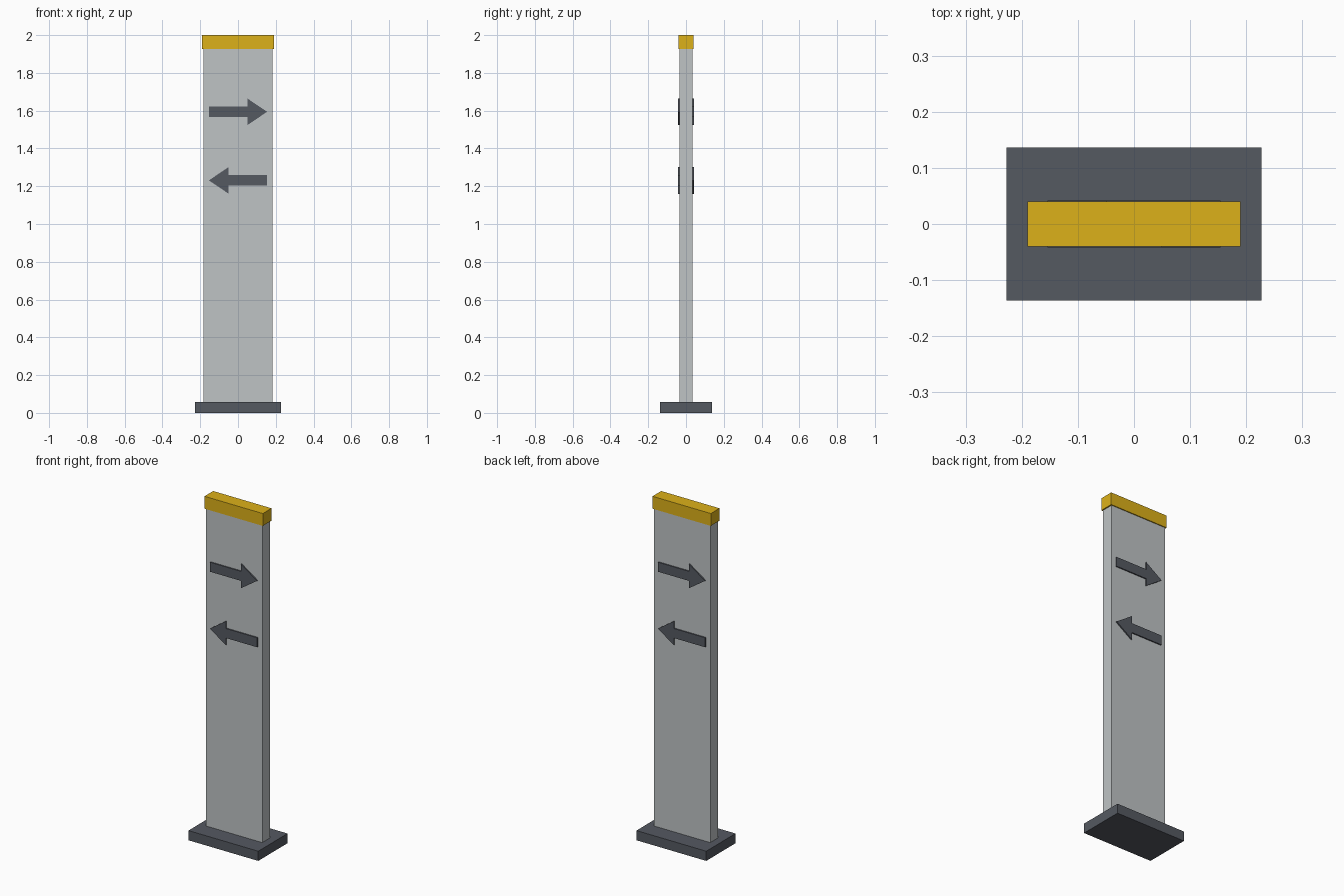
import bpy, bmesh
from math import pi
from mathutils import Matrix

if "Cube" in bpy.data.objects:
    bpy.data.objects.remove(bpy.data.objects["Cube"])


def material(name, color):
    mat = bpy.data.materials.new(name)
    mat.diffuse_color = (*color, 1)
    mat.use_nodes = True
    mat.node_tree.nodes["Principled BSDF"].inputs["Base Color"].default_value = mat.diffuse_color
    return mat


dark = material("dark_slate", (0.09, 0.10, 0.12))
light = material("light_grey", (0.52, 0.55, 0.56))
yellow = material("yellow", (0.72, 0.44, 0.01))


def finish(name, bm, mat):
    bmesh.ops.recalc_face_normals(bm, faces=bm.faces[:])
    mesh = bpy.data.meshes.new(name)
    bm.to_mesh(mesh)
    bm.free()
    mesh.materials.append(mat)
    obj = bpy.data.objects.new(name, mesh)
    bpy.context.collection.objects.link(obj)
    return obj


def box(name, width, depth, z0, z1, mat):
    bm = bmesh.new()
    bmesh.ops.create_cube(bm, size=1)
    bmesh.ops.scale(bm, vec=(width, depth, z1 - z0), verts=bm.verts[:])
    bmesh.ops.translate(bm, vec=(0, 0, (z0 + z1) / 2), verts=bm.verts[:])
    return finish(name, bm, mat)


def arrow(name, z, direction, turn, mat):
    # Outline pointing to +x, flipped by direction and turned to the chosen face
    tip, neck, shaft, head = 0.154, 0.049, 0.028, 0.071
    outline = [(-tip, -shaft), (neck, -shaft), (neck, -head), (tip, 0),
               (neck, head), (neck, shaft), (-tip, shaft)]
    bm = bmesh.new()
    face = bm.faces.new([bm.verts.new((direction * x, -0.034, z + h)) for x, h in outline])
    side = bmesh.ops.extrude_face_region(bm, geom=[face], use_keep_orig=True)
    moved = [g for g in side["geom"] if isinstance(g, bmesh.types.BMVert)]
    bmesh.ops.translate(bm, vec=(0, -0.008, 0), verts=moved)
    bmesh.ops.rotate(bm, matrix=Matrix.Rotation(turn, 3, 'Z'), verts=bm.verts[:])
    return finish(name, bm, mat)


# Base plate, upright panel and top cap
box("base_plate", 0.455, 0.273, 0, 0.057, dark)
box("sign_panel", 0.366, 0.07, 0.057, 1.928, light)
box("top_cap", 0.38, 0.081, 1.927, 2.0, yellow)

# Raised direction arrows on both faces
for side, turn in (("front", 0), ("back", pi)):
    arrow(side + "_upper_arrow", 1.594, 1, turn, dark)
    arrow(side + "_lower_arrow", 1.231, -1, turn, dark)
